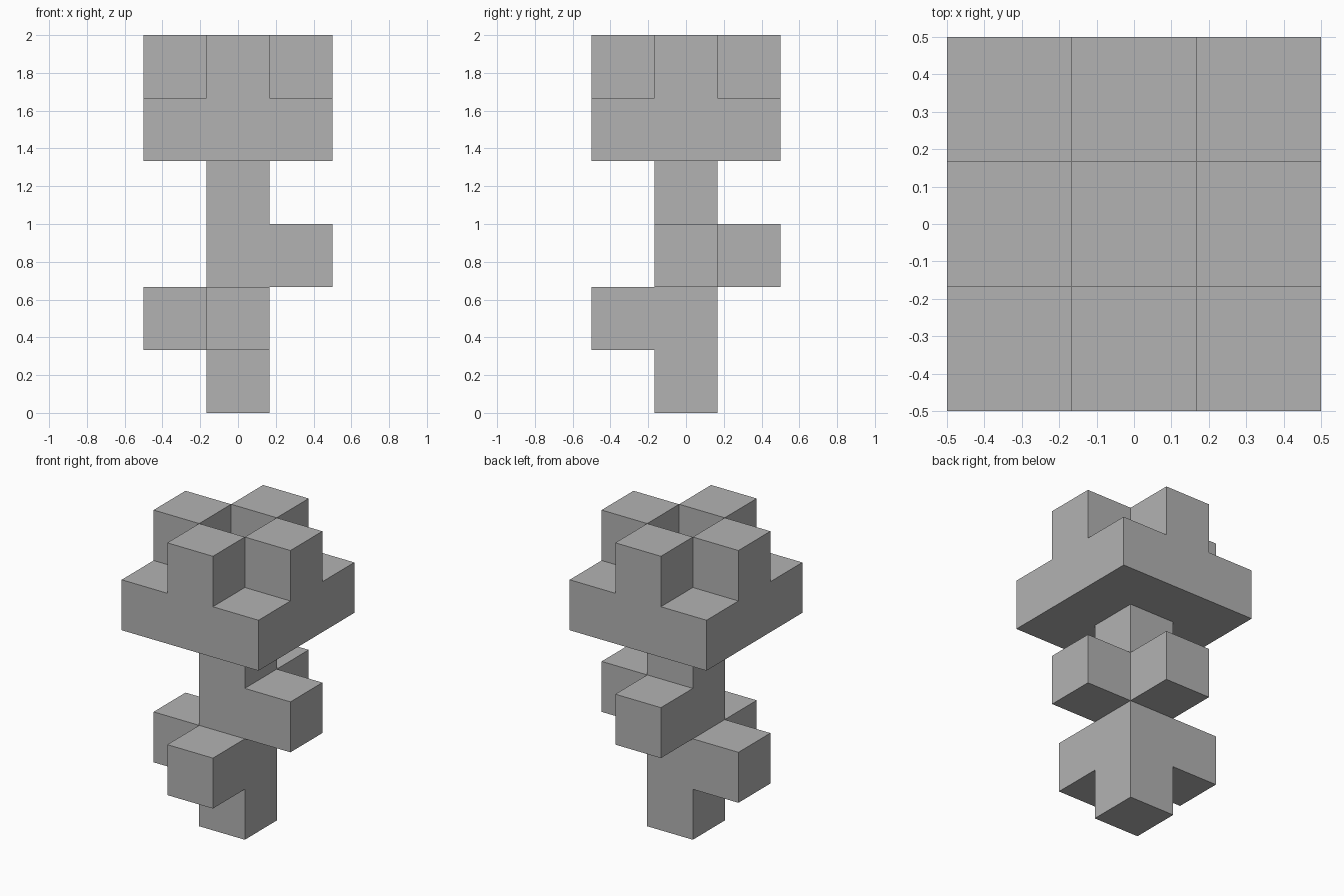
import bpy
import bmesh
import math
from mathutils import Vector

cube = bpy.data.objects.get("Cube")
if cube:
    bpy.data.objects.remove(cube, do_unlink=True)

U = 1 / 3  # edge length of one block

# Single grey material
grey = bpy.data.materials.new("plain grey")
grey.use_nodes = True
colour = (0.45, 0.45, 0.45, 1)
grey.diffuse_color = colour
grey.node_tree.nodes["Principled BSDF"].inputs["Base Color"].default_value = colour


def build_blocks(name, cells):
    """Merge unit blocks into one flat-faced shell, keeping only outer faces."""
    bm = bmesh.new()
    for cell in cells:
        centre = Vector((cell[0], cell[1], cell[2] + 0.5))
        for axis in range(3):
            for sign in (-1, 1):
                n = Vector((0, 0, 0))
                n[axis] = sign
                if tuple(int(c + d) for c, d in zip(cell, n)) in cells:
                    continue
                a, b = Vector((0, 0, 0)), Vector((0, 0, 0))
                a[(axis + 1) % 3] = 0.5
                b[(axis + 2) % 3] = 0.5 * sign
                mid = centre + n * 0.5
                corners = (mid - a - b, mid + a - b, mid + a + b, mid - a + b)
                bm.faces.new([bm.verts.new(p * U) for p in corners])
    bmesh.ops.remove_doubles(bm, verts=bm.verts[:], dist=1e-4)
    # Join coplanar squares into whole faces
    bmesh.ops.dissolve_limit(bm, angle_limit=math.radians(1),
                             verts=bm.verts[:], edges=bm.edges[:])
    mesh = bpy.data.meshes.new(name)
    bm.to_mesh(mesh)
    bm.free()
    mesh.materials.append(grey)
    obj = bpy.data.objects.new(name, mesh)
    bpy.context.collection.objects.link(obj)
    return obj


# Stem: four blocks high, with two pairs of side branches
stem = {(0, 0, z) for z in range(4)}
stem |= {(-1, 0, 1), (0, -1, 1)}  # lower branches
stem |= {(1, 0, 2), (0, 1, 2)}    # upper branches
build_blocks("stem_with_branches", stem)

# Crown: full square slab with four raised blocks around a hollow centre
crown = {(x, y, 4) for x in (-1, 0, 1) for y in (-1, 0, 1)}
crown |= {(1, 0, 5), (-1, 0, 5), (0, 1, 5), (0, -1, 5)}
build_blocks("crown", crown)
